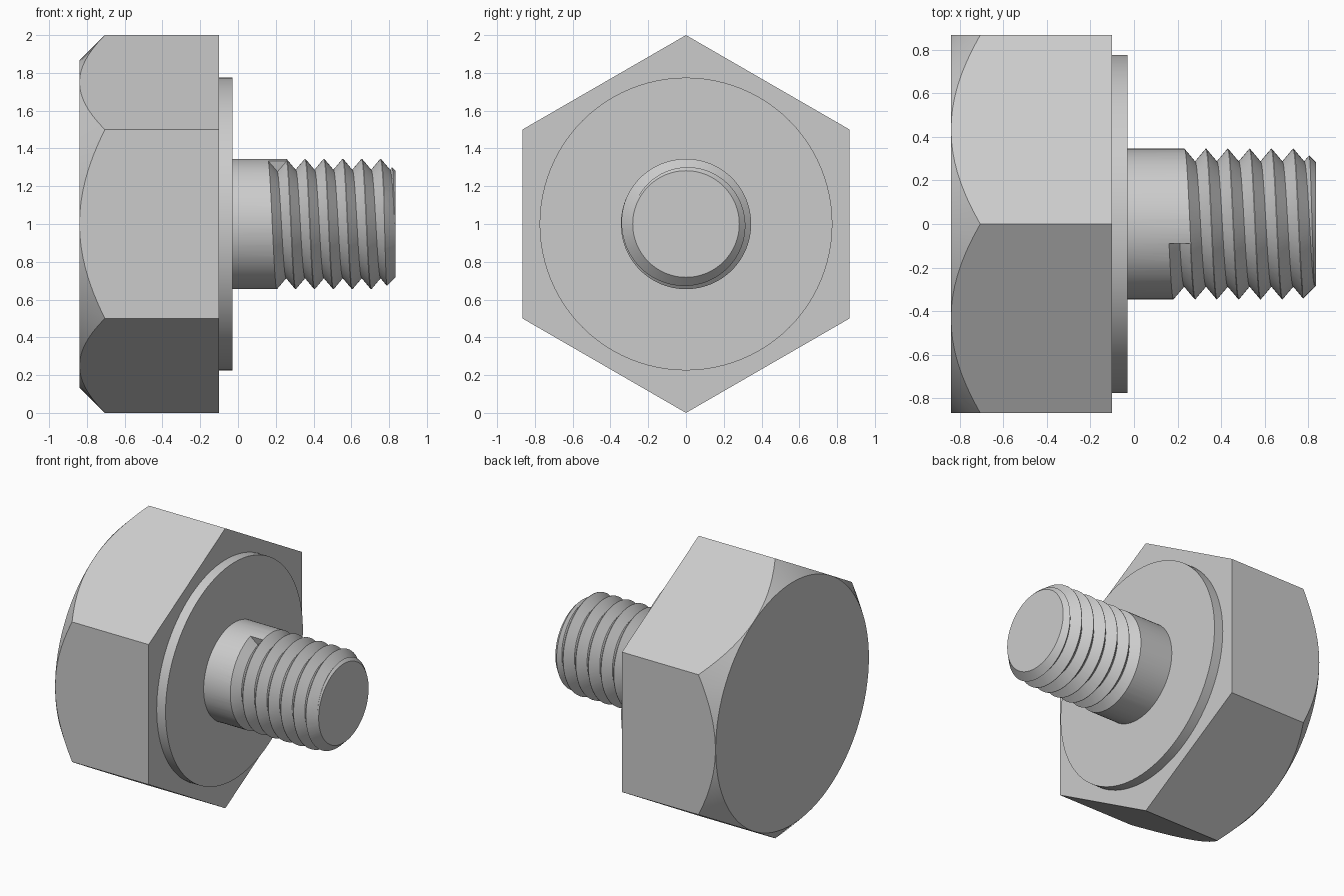
import bpy
import bmesh
from math import sin, cos, pi, radians

SIDES = 96            # roundness of the turned parts
AXIS_Z = 1.0          # height of the bolt axis
PITCH = 0.1

cube = bpy.data.objects.get("Cube")
if cube:
    bpy.data.objects.remove(cube, do_unlink=True)

steel = bpy.data.materials.new("plain steel grey")
steel.use_nodes = True
GREY = (0.6, 0.6, 0.6, 1)
steel.diffuse_color = GREY
steel.node_tree.nodes["Principled BSDF"].inputs["Base Color"].default_value = GREY


def around(x, r, a):
    """Point at distance r from the bolt axis, turned by angle a from the top."""
    return (x, -r * sin(a), AXIS_Z + r * cos(a))


def finish(name, bm):
    bmesh.ops.recalc_face_normals(bm, faces=bm.faces)
    mesh = bpy.data.meshes.new(name)
    bm.to_mesh(mesh)
    bm.free()
    obj = bpy.data.objects.new(name, mesh)
    obj.data.materials.append(steel)
    bpy.context.collection.objects.link(obj)
    return obj


def skin(bm, rings, wrap):
    """Join rings of vertices with quads and cap both ends."""
    for a, b in zip(rings, rings[1:]):
        n = len(a)
        for i in range(n):
            j = (i + 1) % n
            bm.faces.new((a[i], a[j], b[j], b[i]))
    bm.faces.new(rings[0])
    bm.faces.new(rings[-1])


def lathe(name, profile, sides=SIDES):
    """Turn (x, radius) points about the bolt axis."""
    bm = bmesh.new()
    rings = [[bm.verts.new(around(x, r, 2 * pi * i / sides)) for i in range(sides)]
             for x, r in profile]
    skin(bm, rings, True)
    return finish(name, bm)


def helix_cutter(name, section, start_x, start_angle, turns):
    """Sweep an (x offset, radius) section along a helix."""
    bm = bmesh.new()
    rings = []
    for i in range(int(turns * SIDES) + 1):
        a = start_angle + 2 * pi * i / SIDES
        x = start_x + PITCH * a / (2 * pi)
        rings.append([bm.verts.new(around(x + dx, r, a)) for dx, r in section])
    skin(bm, rings, True)
    return finish(name, bm)


def select_only(obj):
    bpy.ops.object.select_all(action='DESELECT')
    obj.select_set(True)
    bpy.context.view_layer.objects.active = obj


def cut(obj, cutter, operation):
    cutter.hide_render = True
    mod = obj.modifiers.new("cut", 'BOOLEAN')
    mod.operation = operation
    mod.solver = 'EXACT'
    mod.object = cutter
    select_only(obj)
    bpy.ops.object.modifier_apply(modifier=mod.name)
    bpy.data.objects.remove(cutter, do_unlink=True)


# Hexagonal head with its outer corners turned down by a cone
head = lathe("hex_head", [(-0.84, 1.0), (-0.10, 1.0)], sides=6)
cone = lathe("head_chamfer_cutter", [(-0.85, 0.855), (-0.60, 1.105), (0.0, 1.105)])
cut(head, cone, 'INTERSECT')

# Round bearing collar under the head
collar = lathe("collar", [(-0.11, 0.775), (-0.03, 0.775)])

# Shank with a chamfered tip and a V thread that starts abruptly
shank = lathe("threaded_shank",
              [(-0.05, 0.345), (0.772, 0.345), (0.835, 0.282)])
groove = helix_cutter("thread_cutter",
                      [(0, 0.287), (0.0495, 0.346), (0.0495, 0.37),
                       (-0.0495, 0.37), (-0.0495, 0.346)],
                      start_x=0.205, start_angle=radians(15), turns=7.2)
cut(shank, groove, 'DIFFERENCE')

# Smooth round surfaces, crisp edges
for part in (head, collar, shank):
    select_only(part)
    bpy.ops.object.shade_smooth_by_angle(angle=radians(25))
